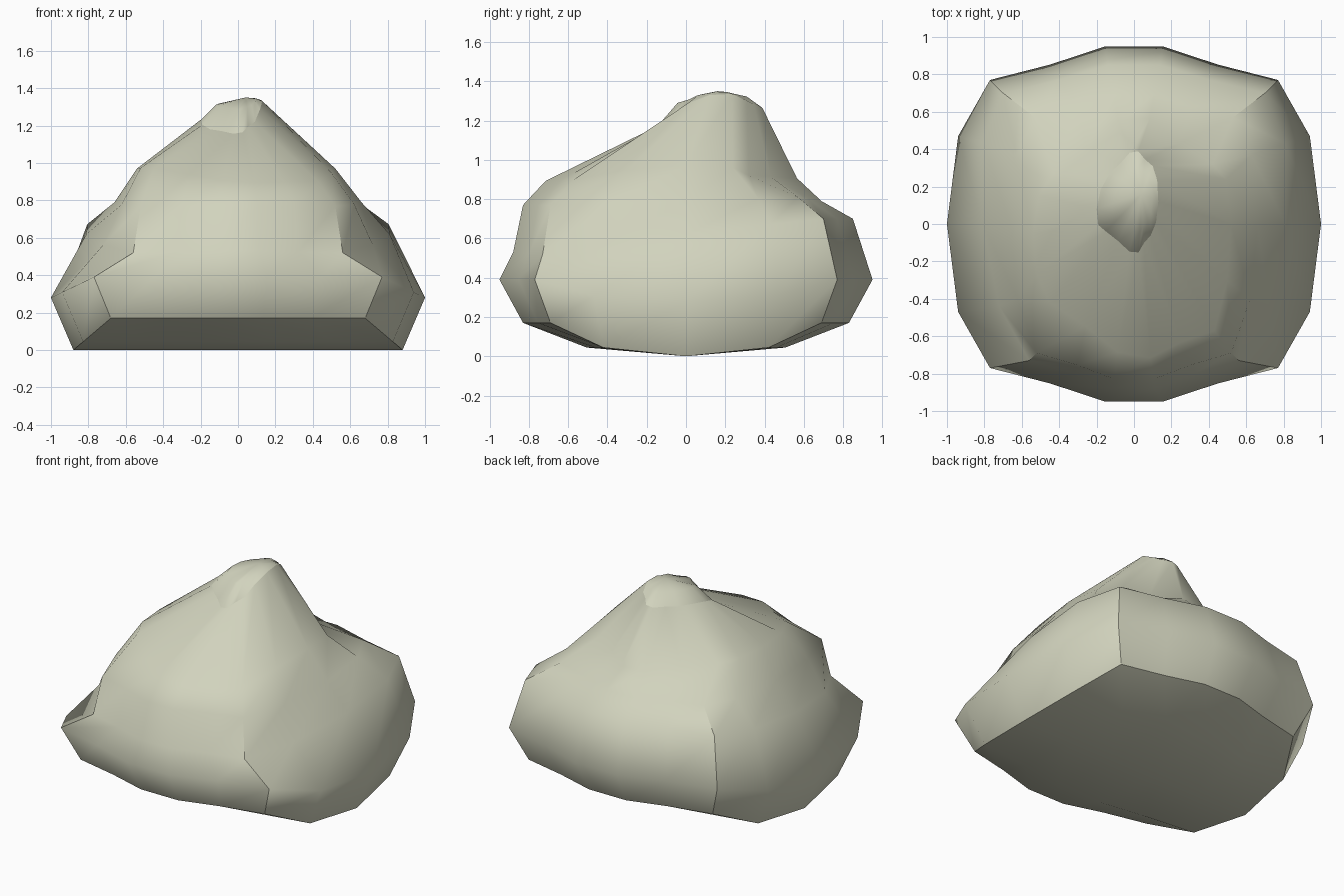
import bpy
import bmesh
from mathutils import Vector

cube = bpy.data.objects.get("Cube")
if cube:
    bpy.data.objects.remove(cube, do_unlink=True)

# Outline of each side: position along the side and share of its bulge
FLANK = [(-1, 0), (-.61, .74), (0, 1), (.61, .74), (1, 0)]
FACE = [(-1, 0), (-.58, .46), (-.2, 1), (.2, 1), (.58, .46), (1, 0)]
CORNERS = (0, 4, 9, 13)     # front left, back left, back right, front right
COUNT = 18


def mirrored(front, front_corner, side, back_corner, back):
    """Expand the left half of a ring to eight control points."""
    half = [front, front_corner, side, back_corner, back]
    return half + [(-x, y, z) for x, y, z in half[3:0:-1]]


def ring_points(controls):
    """Four bulging sides, each from corner through middle to corner."""
    pts = [Vector(c) for c in controls]
    out = []
    for k, outline in enumerate((FLANK, FACE, FLANK, FACE)):
        a, m, b = (pts[(2 * k + 1 + j) % 8] for j in range(3))
        for u, w in outline[:-1]:
            out.append(a.lerp(b, (u + 1) / 2) + (m - (a + b) / 2) * w)
    return out


# Control points: front, front corner, left side, back corner, back
rings = [
    mirrored((0, -.83, .17), (.68, -.69, .17), (.88, 0, 0), (.68, .69, .17), (0, .83, .17)),
    mirrored((0, -.95, .39), (.77, -.77, .39), (1, 0, .28), (.77, .77, .39), (0, .95, .39)),
    mirrored((0, -.88, .53), (.56, -.73, .52), (.81, 0, .62), (.70, .70, .70), (0, .85, .70)),
    mirrored((0, -.83, .77), (.52, -.69, .77), (.66, 0, .79), (.53, .57, .81), (0, .69, .79)),
    # shoulder, uneven
    [(0, -.70, .90), (.43, -.57, .90), (.52, 0, .97), (.42, .32, .92), (0, .56, .91),
     (-.43, .27, .95), (-.54, -.05, .97), (-.45, -.42, .97)],
    # neck, leaning
    [(0, -.15, 1.16), (.09, -.06, 1.22), (.13, .12, 1.33), (.1, .31, 1.30), (0, .385, 1.26),
     (-.13, .27, 1.25), (-.2, .08, 1.23), (-.15, -.04, 1.18)],
]
loops = [ring_points(r) for r in rings]

# Domed cap above the neck
apex = Vector((.04, .16, 1.35))
dome = []
for p in loops[-1]:
    q = p.lerp(apex, .35)
    q.z = p.z + (apex.z - p.z) * .68
    dome.append(q)
loops.append(dome)

bm = bmesh.new()
verts = [[bm.verts.new(p) for p in loop] for loop in loops]
for low, high in zip(verts, verts[1:]):
    for i in range(COUNT):
        j = (i + 1) % COUNT
        bm.faces.new((low[i], low[j], high[j], high[i]))
tip = bm.verts.new(apex)
for i in range(COUNT):
    bm.faces.new((verts[-1][i], verts[-1][(i + 1) % COUNT], tip))

# Sharp seams: base edge, four upright corners and the neck
for level in (0, 5):
    for i in range(COUNT):
        bm.edges.get((verts[level][i], verts[level][(i + 1) % COUNT])).smooth = False
for c in CORNERS:
    for level in range(3):
        bm.edges.get((verts[level][c], verts[level + 1][c])).smooth = False

# Rounded underside, spanning from the right edge to the left edge
base = verts[0]
back_left, back_right, front_right = CORNERS[1:]
rows = [[base[(front_right + c) % COUNT] for c in range(len(FACE))]]
for i in range(1, back_left):
    left, right = base[i], base[front_right - i]
    row = [right]
    for u, w in FACE[1:-1]:
        p = right.co.lerp(left.co, (u + 1) / 2)
        p.y *= 1 + .2 * w
        row.append(bm.verts.new(p))
    rows.append(row + [left])
rows.append([base[back_right - c] for c in range(len(FACE))])
for a, b in zip(rows, rows[1:]):
    for c in range(len(FACE) - 1):
        bm.faces.new((a[c], b[c], b[c + 1], a[c + 1]))

for face in bm.faces:
    face.smooth = True
bmesh.ops.recalc_face_normals(bm, faces=bm.faces)
mesh = bpy.data.meshes.new("rounded_body")
bm.to_mesh(mesh)
bm.free()
body = bpy.data.objects.new("rounded_body", mesh)
bpy.context.collection.objects.link(body)

# Single pale colour
colour = (.64, .65, .51, 1)
mat = bpy.data.materials.new("pale_stone")
mat.use_nodes = True
mat.diffuse_color = colour
mat.node_tree.nodes["Principled BSDF"].inputs["Base Color"].default_value = colour
mesh.materials.append(mat)
